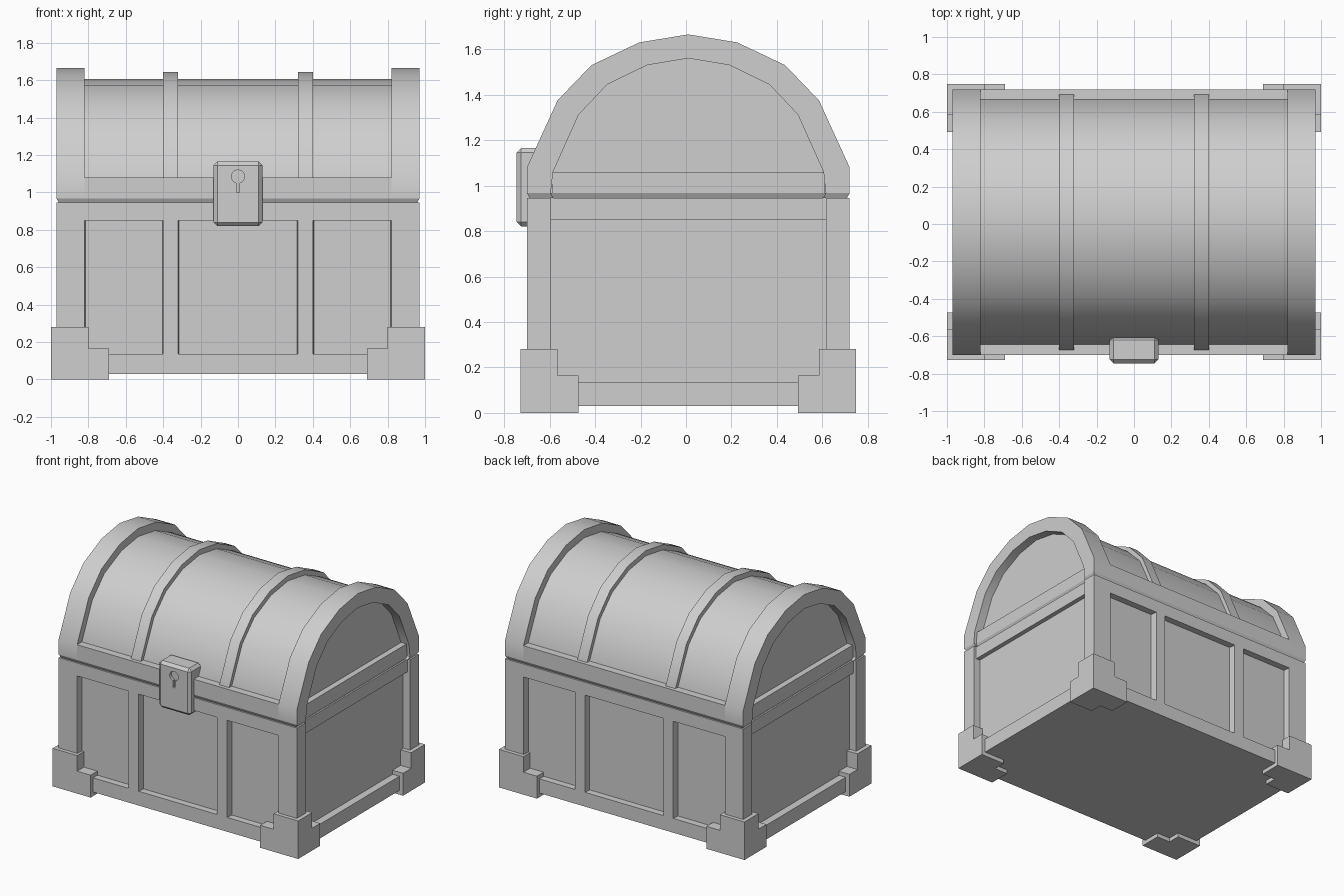
import bpy, bmesh, math

cube = bpy.data.objects.get("Cube")
if cube:
    bpy.data.objects.remove(cube, do_unlink=True)

CY = 0.01            # depth offset of the chest body

grey = bpy.data.materials.new("plain_grey")
grey.use_nodes = True
GREY = (0.62, 0.62, 0.62, 1)
grey.diffuse_color = GREY
grey.node_tree.nodes["Principled BSDF"].inputs["Base Color"].default_value = GREY


def finish(bm, name, smooth=False):
    bmesh.ops.recalc_face_normals(bm, faces=bm.faces[:])
    mesh = bpy.data.meshes.new(name)
    bm.to_mesh(mesh)
    bm.free()
    obj = bpy.data.objects.new(name, mesh)
    obj.location.y = CY
    mesh.materials.append(grey)
    bpy.context.collection.objects.link(obj)
    if smooth:
        activate(obj)
        bpy.ops.object.shade_smooth_by_angle(angle=math.radians(32))
    return obj


def activate(obj):
    bpy.ops.object.select_all(action="DESELECT")
    obj.select_set(True)
    bpy.context.view_layer.objects.active = obj


def mirrored(values):
    return [-v for v in reversed(values)] + list(values)


def blocks(name, xs, ys, zs, filled, move=None):
    """One clean shell around every grid cell whose centre passes the rule."""
    grid = (xs, ys, zs)
    bm = bmesh.new()
    verts = {}

    def solid(c):
        if any(c[a] < 0 or c[a] >= len(grid[a]) - 1 for a in range(3)):
            return False
        return filled(*[(grid[a][c[a]] + grid[a][c[a] + 1]) / 2 for a in range(3)])

    def vert(k):
        if k not in verts:
            p = [grid[a][k[a]] for a in range(3)]
            verts[k] = bm.verts.new(move(*p) if move else p)
        return verts[k]

    for i in range(len(xs) - 1):
        for j in range(len(ys) - 1):
            for k in range(len(zs) - 1):
                c = (i, j, k)
                if not solid(c):
                    continue
                for a in range(3):
                    u, w = (a + 1) % 3, (a + 2) % 3
                    for side in (0, 1):
                        n = list(c)
                        n[a] += 2 * side - 1
                        if solid(n):
                            continue
                        loop = []
                        for du, dw in ((0, 0), (1, 0), (1, 1), (0, 1)):
                            q = list(c)
                            q[a] += side
                            q[u] += du
                            q[w] += dw
                            loop.append(vert(tuple(q)))
                        bm.faces.new(loop)
    bmesh.ops.recalc_face_normals(bm, faces=bm.faces[:])
    bmesh.ops.dissolve_limit(bm, angle_limit=0.01, verts=bm.verts[:], edges=bm.edges[:])
    return finish(bm, name)


def prism(name, points, axis, start, end, smooth=False):
    """Extrude a flat outline along x (points are y, z) or y (points are x, z)."""
    bm = bmesh.new()

    def place(p, d):
        return (d, p[0], p[1]) if axis == "x" else (p[0], d, p[1])

    a = [bm.verts.new(place(p, start)) for p in points]
    b = [bm.verts.new(place(p, end)) for p in points]
    bm.faces.new(a)
    bm.faces.new(b)
    for i in range(len(points)):
        j = (i + 1) % len(points)
        bm.faces.new((a[i], a[j], b[j], b[i]))
    return finish(bm, name, smooth)


def arch(half, base, top, foot, foot_half=None):
    """Faceted arch outline standing on short straight legs."""
    unit = [(1, 0), (0.81, 0.504), (0.6, 0.769), (0.303, 0.94)]
    side = [(foot_half or half, foot)]
    side += [(half * y, base + (top - base) * z) for y, z in unit]
    return [(-y, z) for y, z in side] + [(0, top)] + side[::-1]


# Body: posts, rails and ribs standing proud of recessed panels
PANEL_Y, PANEL_X, BAND_X = 0.66, 0.915, 0.948
WIDEN = {0.32: 0.315, 0.4: 0.405, 0.82: 0.815}


def body_rule(x, y, z):
    x, y = abs(x), abs(y)
    if z < 0.135:
        return True
    if y > PANEL_Y:
        return z > 0.85 or x > 0.82 or 0.32 < x < 0.4
    return y > 0.605 or x < PANEL_X or (z > 0.85 and x < BAND_X)


def slope_panels(x, y, z):
    if abs(y) == PANEL_Y and abs(x) in WIDEN and 0.1 < z < 0.9:
        x = math.copysign(WIDEN[abs(x)], x)
    return (x, y, z)


blocks("chest_body", mirrored([0.32, 0.4, 0.82, PANEL_X, BAND_X, 0.97]),
       mirrored([0.605, PANEL_Y, 0.71]), [0.03, 0.135, 0.85, 0.945],
       body_rule, slope_panels)


# Lower edge of the lid, chamfered inward to the seam
BOTTOM = 0.967


def taper(x, y, z):
    inset = 0 if z == BOTTOM else 0.012
    return (x - math.copysign(inset, x), y - math.copysign(inset, y), z)


blocks("lid_seam", mirrored([BAND_X, 0.97]), mirrored([0.605, 0.71]),
       [0.945, BOTTOM], lambda x, y, z: abs(x) < BAND_X or abs(y) > 0.605, taper)

# Stepped corner feet
for sx, x_name in ((1, "left"), (-1, "right")):
    for sy, y_name in ((-1, "front"), (1, "back")):
        steps = ([1, 0.8, 0.69], [0.738, 0.575, 0.482], [0, 0.165, 0.28])

        def corner(x, y, z):
            return (abs(x) < 0.8) + (abs(y) < 0.575) + (z > 0.165) <= 1

        blocks(f"{y_name}_{x_name}_foot", [sx * v for v in steps[0]],
               [sy * v for v in steps[1]], steps[2], corner)

# Lid barrel, whose ends are the recessed side panels
prism("lid_barrel", arch(0.655, 1.08, 1.605, BOTTOM), "x", -0.905, 0.905, True)

# Lid end arches and ribs
ring = arch(0.71, 1.08, 1.665, BOTTOM) + arch(0.595, 1.06, 1.56, BOTTOM, 0.605)[::-1]
rib = arch(0.688, 1.07, 1.643, BOTTOM)
for s, side in ((1, "left"), (-1, "right")):
    prism(f"{side}_lid_arch", ring, "x", s * 0.82, s * 0.97, True)
    prism(f"{side}_lid_rib", rib, "x", s * 0.32, s * 0.4, True)

# Lid rims along front and back, bands along the sides
blocks("lid_rim", mirrored([0.82]), mirrored([0.6, 0.71]), [BOTTOM, 1.08],
       lambda x, y, z: abs(y) > 0.6)
blocks("lid_side_bands", mirrored([0.84, BAND_X]), mirrored([0.6]), [BOTTOM, 1.06],
       lambda x, y, z: abs(x) > 0.84)

# Lock plate with chamfered edges and a sunken keyhole
lock = blocks("lock_plate", mirrored([0.13]), [-0.755, -0.61], [0.82, 1.165],
              lambda x, y, z: True)
activate(lock)
bevel = lock.modifiers.new("chamfer", "BEVEL")
bevel.width = 0.02
bevel.segments = 1
bpy.ops.object.modifier_apply(modifier=bevel.name)

turns = [math.radians(-75 + i * 330 / 15) for i in range(16)]
hole = [(0.035 * math.cos(t), 1.085 + 0.035 * math.sin(t)) for t in turns]
hole += [(-0.009, 1.0), (0.009, 1.0)]
cutter = prism("keyhole_cutter", hole, "y", -0.8, -0.735)
cutter.hide_render = True
activate(lock)
cut = lock.modifiers.new("keyhole", "BOOLEAN")
cut.object = cutter
cut.operation = "DIFFERENCE"
cut.solver = "EXACT"
bpy.ops.object.modifier_apply(modifier=cut.name)
bpy.data.objects.remove(cutter, do_unlink=True)
